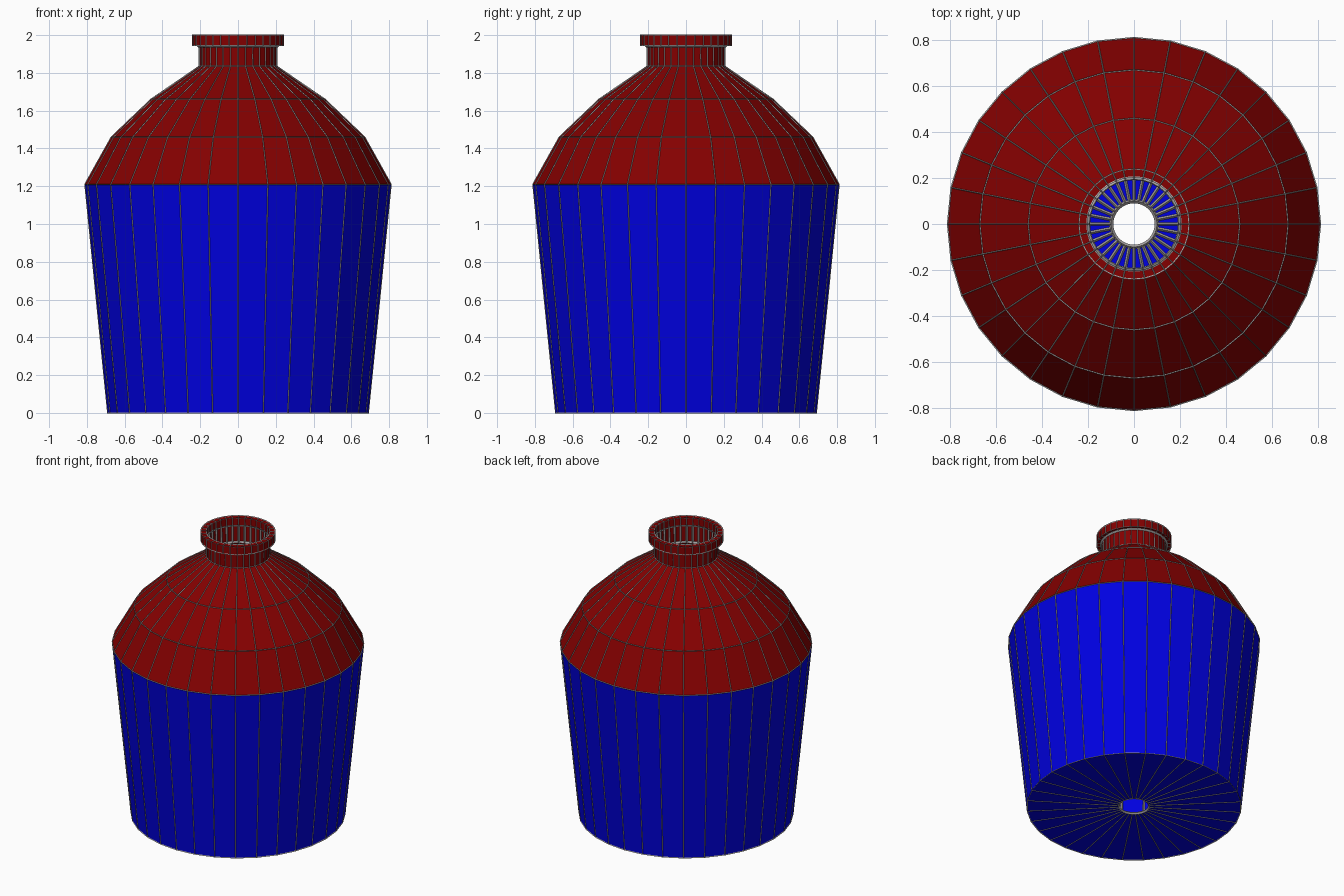
import bpy, bmesh, math

if "Cube" in bpy.data.objects:
    bpy.data.objects.remove(bpy.data.objects["Cube"])

SIDES = 32

def material(name, rgb):
    m = bpy.data.materials.new(name)
    m.diffuse_color = (*rgb, 1)
    m.use_nodes = True
    m.node_tree.nodes["Principled BSDF"].inputs["Base Color"].default_value = m.diffuse_color
    return m

mats = [material("body_blue", (0.0, 0.0, 0.75)),
        material("shoulder_red", (0.23, 0.0, 0.0)),
        material("seam_grey", (0.38, 0.36, 0.36))]

# Open floor, tapered body, faceted shoulder and lipped neck
PROFILE = [(0.10, 0), (0.69, 0), (0.81, 1.21), (0.67, 1.46), (0.46, 1.66),
           (0.205, 1.835), (0.205, 1.945), (0.24, 1.945), (0.24, 2.0), (0.205, 2.0),
           (0.205, 1.945)]
COLOURS = [0, 0] + [1] * 8

def lathe(name, recolour=None):
    bm = bmesh.new()
    rings = [[bm.verts.new((r * math.cos(2 * math.pi * i / SIDES),
                            r * math.sin(2 * math.pi * i / SIDES), z))
              for i in range(SIDES)] for r, z in PROFILE]
    for k, (a, b) in enumerate(zip(rings, rings[1:])):
        for i in range(SIDES):
            j = (i + 1) % SIDES
            f = bm.faces.new((a[i], a[j], b[j], b[i]))
            f.material_index = COLOURS[k] if recolour is None else recolour
    bmesh.ops.recalc_face_normals(bm, faces=bm.faces)
    me = bpy.data.meshes.new(name)
    bm.to_mesh(me)
    bm.free()
    for m in mats:
        me.materials.append(m)
    ob = bpy.data.objects.new(name, me)
    bpy.context.collection.objects.link(ob)
    return ob

lathe("jug_shell")

# Grey wire frame under the skin, its ridges just breaking through along the edges
frame = lathe("seam_frame", recolour=2)
wire = frame.modifiers.new("wire", 'WIREFRAME')
wire.thickness = 0.02
wire.offset = -0.6
wire.use_boundary = True
wire.use_even_offset = False
wire.use_replace = True
